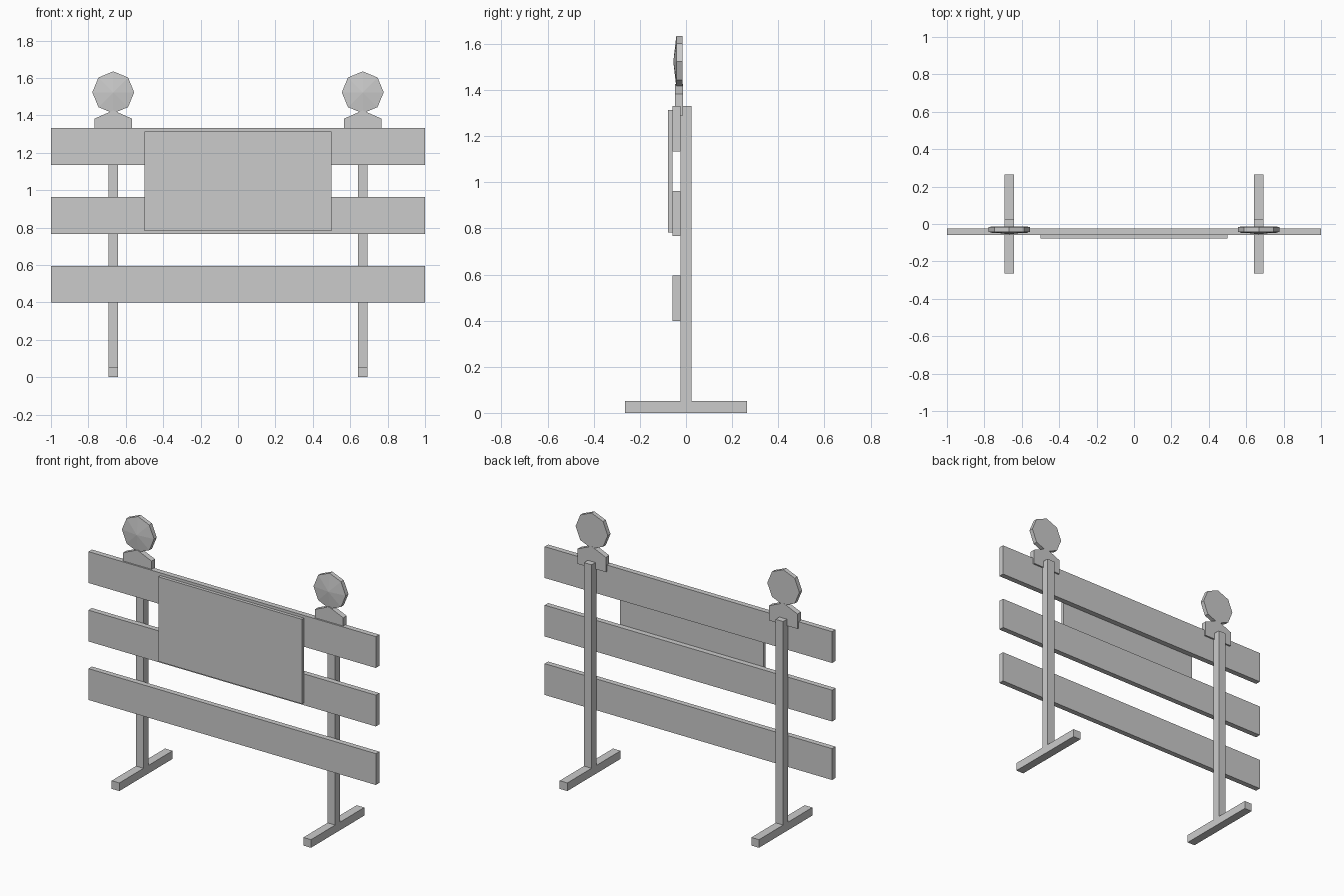
import bpy, bmesh, math

if "Cube" in bpy.data.objects:
    bpy.data.objects.remove(bpy.data.objects["Cube"])

POST_X = 0.667


def make_object(name, bm):
    bmesh.ops.recalc_face_normals(bm, faces=bm.faces)
    mesh = bpy.data.meshes.new(name)
    bm.to_mesh(mesh)
    bm.free()
    obj = bpy.data.objects.new(name, mesh)
    bpy.context.collection.objects.link(obj)
    return obj


def box(name, x, y, z):
    """Box from (min, max) pairs on each axis."""
    bm = bmesh.new()
    bmesh.ops.create_cube(bm, size=1)
    for v in bm.verts:
        v.co = [r[0] + (c + 0.5) * (r[1] - r[0]) for c, r in zip(v.co, (x, y, z))]
    return make_object(name, bm)


def prism(name, profile, y_front, y_back, bulge=0):
    """Extrude an (x, z) profile along y; bulge raises the front to a shallow point."""
    bm = bmesh.new()
    front = bm.faces.new([bm.verts.new((x, y_front, z)) for x, z in profile])
    back = bmesh.ops.extrude_face_region(bm, geom=[front], use_keep_orig=True)
    for v in back["geom"]:
        if isinstance(v, bmesh.types.BMVert):
            v.co.y = y_back
    if bulge:
        centre = bmesh.ops.poke(bm, faces=[front])["verts"][0]
        centre.co.y -= bulge
    return make_object(name, bm)


# Horizontal boards
for i, z in enumerate((0.398, 0.766, 1.134)):
    box(f"board_{i + 1}", (-1, 1), (-0.058, -0.024), (z, z + 0.197))

# Blank sign panel
box("sign_panel", (-0.5, 0.5), (-0.078, -0.058), (0.782, 1.314))

for side, cx in (("left", -POST_X), ("right", POST_X)):
    # Foot and upright post
    width = (cx - 0.0265, cx + 0.0265)
    box(f"foot_{side}", width, (-0.265, 0.265), (0, 0.051))
    box(f"post_{side}", width, (-0.024, 0.024), (0.051, 1.331))

    # Gabled lamp mount
    gable = [(-0.099, 1.29), (0.099, 1.29), (0.099, 1.383), (0, 1.426), (-0.099, 1.383)]
    prism(f"lamp_mount_{side}", [(cx + x, z) for x, z in gable], -0.048, -0.014)

    # Octagonal warning lamp with a faceted front
    octagon = [(cx + 0.112 * math.cos(k * math.pi / 4), 1.523 + 0.112 * math.sin(k * math.pi / 4))
               for k in range(8)]
    prism(f"lamp_{side}", octagon, -0.042, -0.015, bulge=0.013)
